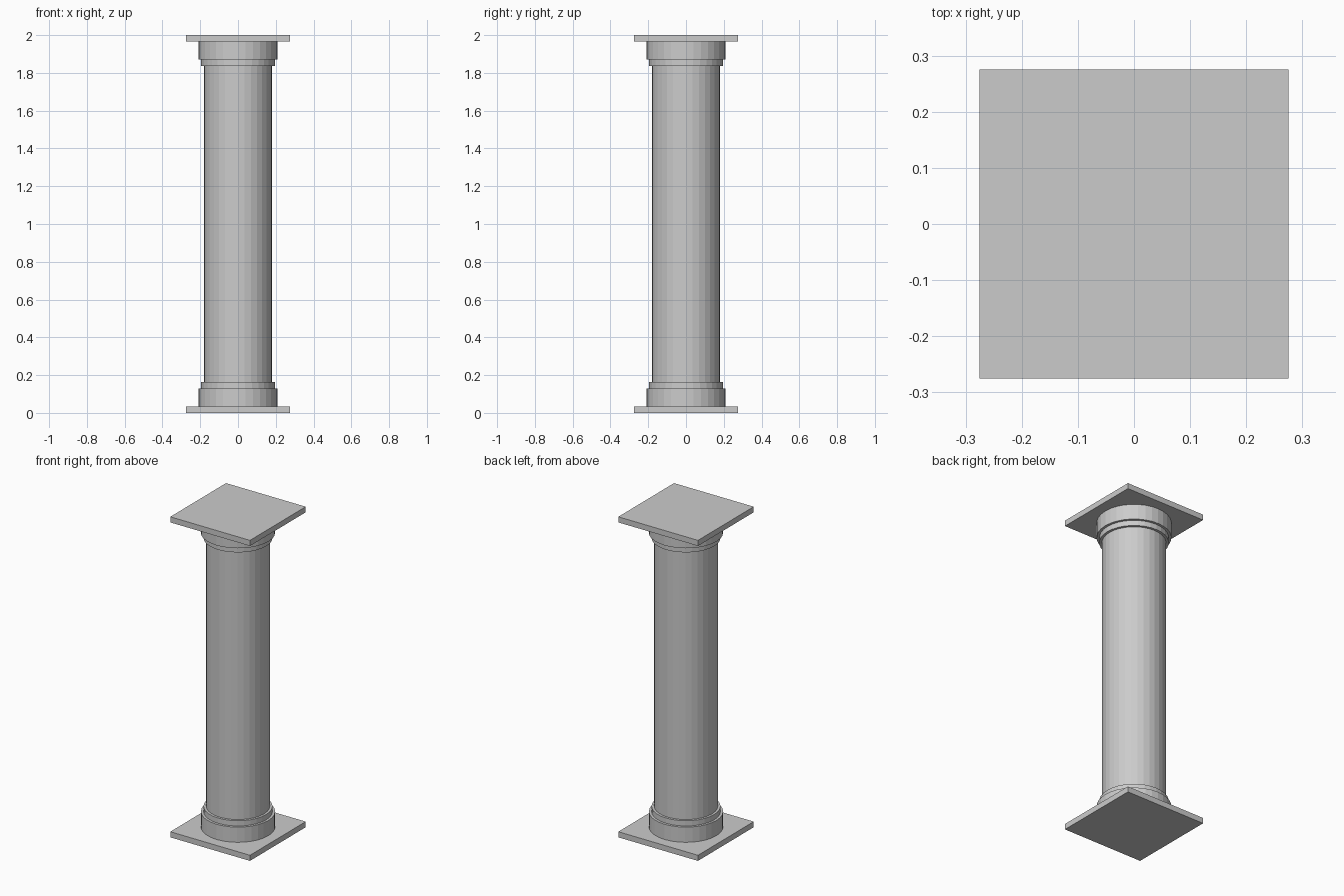
import bpy

if "Cube" in bpy.data.objects:
    bpy.data.objects.remove(bpy.data.objects["Cube"])

stone = bpy.data.materials.new("grey stone")
stone.diffuse_color = (0.6, 0.6, 0.6, 1)
stone.use_nodes = True
stone.node_tree.nodes["Principled BSDF"].inputs["Base Color"].default_value = stone.diffuse_color
SIDES = 32


def finish(obj, name):
    obj.name = name
    obj.data.materials.append(stone)
    return obj


def drum(name, radius, z0, z1):
    bpy.ops.mesh.primitive_cylinder_add(vertices=SIDES, radius=radius, depth=z1 - z0,
                                        location=(0, 0, (z0 + z1) / 2))
    return finish(bpy.context.object, name)


def slab(name, width, z0, z1):
    bpy.ops.mesh.primitive_cube_add(size=1, location=(0, 0, (z0 + z1) / 2))
    obj = bpy.context.object
    obj.scale = (width, width, z1 - z0)
    return finish(obj, name)


# Square plates, wide collars and narrow rings at both ends
slab("base_plate", 0.55, 0.0, 0.035)
drum("base_collar", 0.21, 0.035, 0.13)
drum("base_ring", 0.195, 0.13, 0.163)
slab("top_plate", 0.55, 1.965, 2.0)
drum("top_collar", 0.21, 1.87, 1.965)
drum("top_ring", 0.195, 1.837, 1.87)

# Plain round shaft
drum("shaft", 0.18, 0.163, 1.837)
